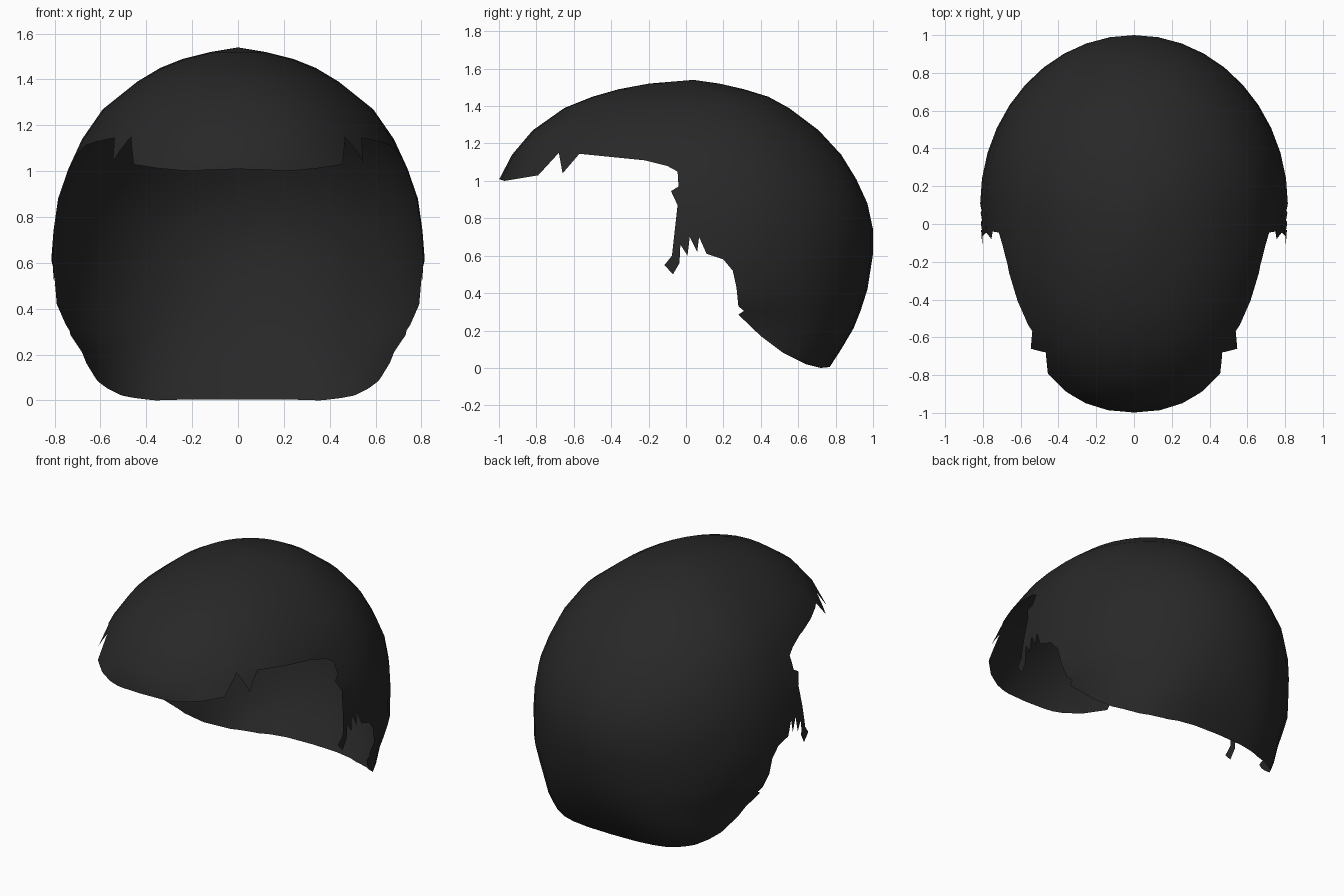
import bpy, bmesh, math

if "Cube" in bpy.data.objects:
    bpy.data.objects.remove(bpy.data.objects["Cube"])

hair = bpy.data.materials.new("soft black")
hair.diffuse_color = (0.021, 0.021, 0.021, 1)
hair.use_nodes = True
hair.node_tree.nodes["Principled BSDF"].inputs["Base Color"].default_value = hair.diffuse_color
cut_mark = bpy.data.materials.new("cut mark")

SEG = 40


def make_object(name, verts, faces, index):
    me = bpy.data.meshes.new(name)
    me.from_pydata(verts, [], faces)
    me.materials.append(hair)
    me.materials.append(cut_mark)
    bm = bmesh.new()
    bm.from_mesh(me)
    bmesh.ops.recalc_face_normals(bm, faces=bm.faces)
    for f in bm.faces:
        f.material_index = index
    bm.to_mesh(me)
    bm.free()
    ob = bpy.data.objects.new(name, me)
    bpy.context.collection.objects.link(ob)
    return ob


# Skull-shaped form: height, half width, front y, back y, widest y, back squareness
rings = [
    (1.52, 0.12, -0.20, 0.18, 0.04, 2.0),
    (1.49, 0.24, -0.36, 0.31, 0.04, 2.0),
    (1.45, 0.34, -0.50, 0.44, 0.05, 2.0),
    (1.39, 0.44, -0.65, 0.55, 0.06, 2.0),
    (1.27, 0.59, -0.82, 0.71, 0.08, 2.0),
    (1.14, 0.68, -0.93, 0.83, 0.10, 2.0),
    (1.01, 0.74, -0.998, 0.91, 0.10, 2.0),
    (0.88, 0.785, -1.00, 0.97, 0.10, 2.0),
    (0.74, 0.805, -1.00, 1.00, 0.10, 2.0),
    (0.61, 0.815, -1.00, 1.00, 0.10, 2.0),
    (0.42, 0.805, -1.00, 0.97, 0.10, 2.1),
    (0.31, 0.755, -1.00, 0.935, 0.10, 2.25),
    (0.21, 0.70, -1.00, 0.895, 0.10, 2.5),
    (0.10, 0.67, -1.00, 0.83, 0.10, 2.8),
    (-0.10, 0.62, -1.00, 0.70, 0.10, 3.0),
]
verts, faces = [(0, 0.04, 1.54)], []
for z, w, front, back, mid, square in rings:
    for i in range(SEG):
        a = 2 * math.pi * i / SEG
        c, s = math.cos(a), math.sin(a)
        n = 2 / (square if s > 0 else 2.2)
        x = w * math.copysign(abs(c) ** n, c)
        y = mid + (back - mid if s > 0 else mid - front) * math.copysign(abs(s) ** n, s)
        verts.append((x, y, z))
for i in range(SEG):
    j = (i + 1) % SEG
    faces.append((0, 1 + i, 1 + j))
    for r in range(len(rings) - 1):
        p = 1 + r * SEG
        faces.append((p + i, p + SEG + i, p + SEG + j, p + j))
faces.append([1 + (len(rings) - 1) * SEG + i for i in range(SEG)])
cap = make_object("hair", verts, faces, 0)

# Hairline seen from the side: nape, ear opening, sideburn, temple spikes, fringe
line = [
    (1.5, 0.005), (0.77, 0.005), (0.72, 0.0), (0.64, 0.02), (0.52, 0.08), (0.40, 0.17),
    (0.28, 0.285), (0.31, 0.305), (0.28, 0.33), (0.27, 0.43), (0.25, 0.52), (0.20, 0.58),
    (0.11, 0.61), (0.07, 0.70), (0.06, 0.62), (0.02, 0.70), (0.008, 0.60),
    (-0.03, 0.66), (-0.035, 0.56), (-0.07, 0.50), (-0.115, 0.55), (-0.075, 0.60),
    (-0.045, 0.87), (-0.08, 0.945), (-0.04, 0.97), (-0.045, 1.05), (-0.10, 1.08),
    (-0.22, 1.11), (-0.57, 1.145), (-0.66, 1.04), (-0.68, 1.15), (-0.79, 1.03),
    (-0.97, 1.0), (-1.0, 1.01), (-1.5, 1.01), (-1.5, -0.5), (1.5, -0.5),
]
n = len(line)
verts = [(x, y, z) for x in (-1.5, 1.5) for y, z in line]
faces = [list(range(n)), list(range(n, 2 * n))]
faces += [(i, (i + 1) % n, n + (i + 1) % n, n + i) for i in range(n)]
cutter = make_object("hairline_cutter", verts, faces, 1)
cutter.hide_render = True

# Trim the form, then remove the cut walls to leave an open sheet
mod = cap.modifiers.new("trim", 'BOOLEAN')
mod.operation = 'DIFFERENCE'
mod.solver = 'EXACT'
mod.object = cutter
bpy.context.view_layer.objects.active = cap
cap.select_set(True)
bpy.ops.object.modifier_apply(modifier=mod.name)
bpy.data.objects.remove(cutter)

bm = bmesh.new()
bm.from_mesh(cap.data)
bmesh.ops.delete(bm, geom=[f for f in bm.faces if f.material_index == 1], context='FACES')
bm.to_mesh(cap.data)
bm.free()
cap.data.materials.pop(index=1)
bpy.data.materials.remove(cut_mark)
for p in cap.data.polygons:
    p.use_smooth = True
